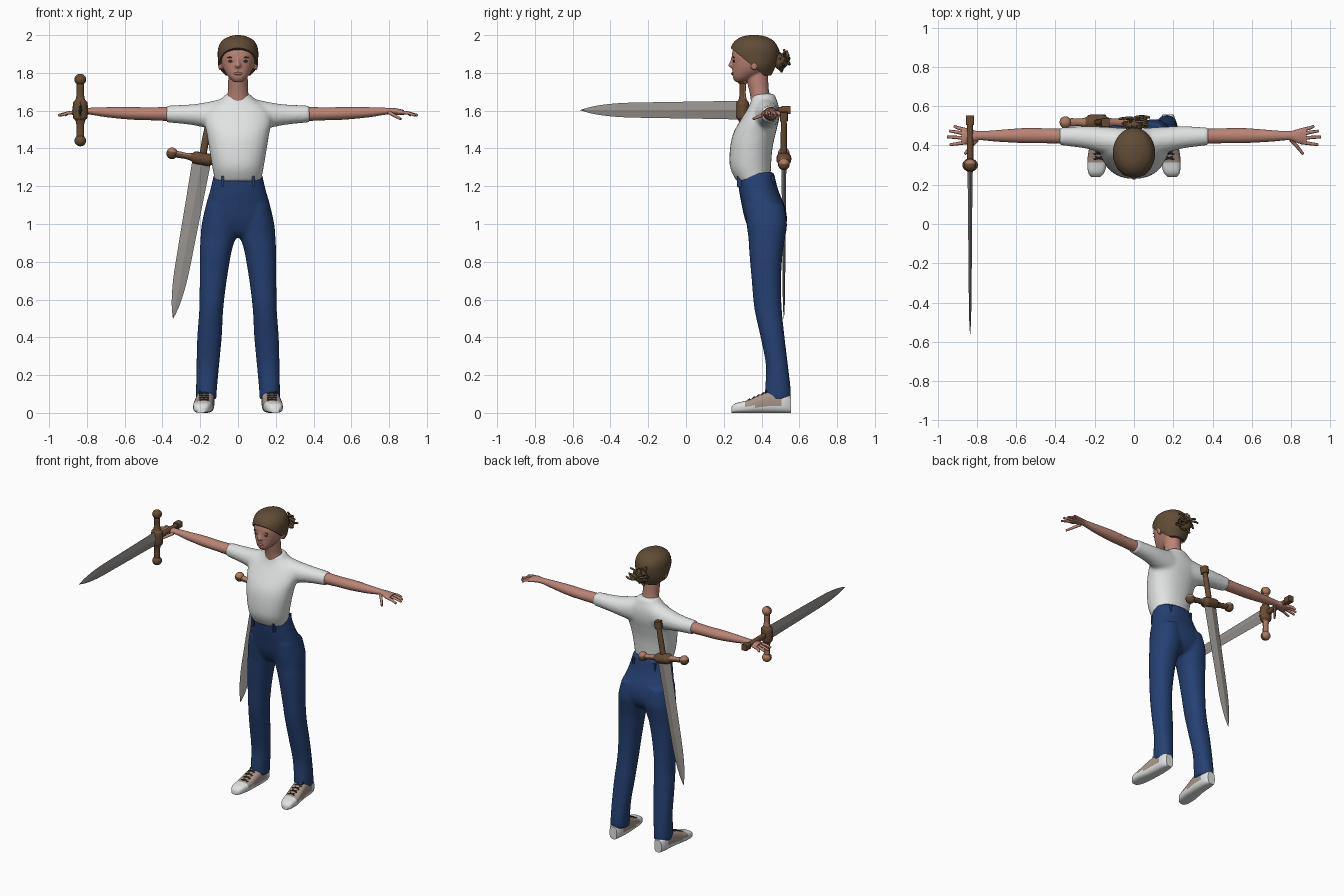
import bpy, bmesh, math, random
from mathutils import Matrix, Vector

random.seed(4)
if "Cube" in bpy.data.objects:
    bpy.data.objects.remove(bpy.data.objects["Cube"])


def material(name, *rgb):
    lin = [((c / 255 + 0.055) / 1.055) ** 2.4 for c in rgb] + [1]
    m = bpy.data.materials.new(name)
    m.use_nodes = True
    m.diffuse_color = lin
    bsdf = m.node_tree.nodes["Principled BSDF"]
    bsdf.inputs["Base Color"].default_value = lin
    bsdf.inputs["Roughness"].default_value = 0.8
    return m


SKIN = material("skin", 186, 132, 117)
HAIR = material("brown hair", 96, 76, 54)
WHITE = material("white cotton", 224, 227, 226)
DENIM = material("blue denim", 37, 64, 114)
STEEL = material("steel", 150, 146, 142)
BROWN = material("dark bronze", 104, 76, 52)
TAN = material("worn bronze", 172, 122, 100)
UPPER = material("shoe fabric", 168, 150, 138)
DARK = material("dark trim", 58, 50, 46)
LIP = material("lips", 166, 104, 98)


def smooth_rows(rows, steps=4):
    """Catmull-Rom interpolation between measured cross-sections."""
    rows = [Vector(r) for r in rows]
    out = []
    for i in range(len(rows) - 1):
        a, b, c = rows[max(i - 1, 0)], rows[i], rows[i + 1]
        d = rows[min(i + 2, len(rows) - 1)]
        for k in range(steps):
            t = k / steps
            out.append(0.5 * (2 * b + (c - a) * t + (2 * a - 5 * b + 4 * c - d) * t ** 2
                              + (3 * b - a - 3 * c + d) * t ** 3))
    return out + [rows[-1]]


def loft(bm, axis, rows, n=28, power=2.0):
    """Rows are (position on axis, low u, high u, low v, high v)."""
    rings = []
    for t, u0, u1, v0, v1 in smooth_rows(rows):
        ring = []
        for k in range(n):
            c, s = math.cos(math.tau * k / n), math.sin(math.tau * k / n)
            u = (u0 + u1) / 2 + (u1 - u0) / 2 * math.copysign(abs(c) ** (2 / power), c)
            v = (v0 + v1) / 2 + (v1 - v0) / 2 * math.copysign(abs(s) ** (2 / power), s)
            ring.append(bm.verts.new({"x": (t, u, v), "y": (u, t, v), "z": (u, v, t)}[axis]))
        rings.append(ring)
    for a, b in zip(rings, rings[1:]):
        for k in range(n):
            bm.faces.new((a[k], a[(k + 1) % n], b[(k + 1) % n], b[k]))
    bm.faces.new(rings[0])
    bm.faces.new(rings[-1])


def even(rows):
    """Expand (position, half width, low, high) into symmetric rows."""
    return [(t, -w, w, a, b) for t, w, a, b in rows]


def blob(bm, centre, size):
    mat = Matrix.Translation(centre) @ Matrix.Diagonal((*size, 1))
    bmesh.ops.create_uvsphere(bm, u_segments=20, v_segments=12, radius=1, matrix=mat)


def finish(bm, name, mats, rule=None, mirror=False, voxel=0, place=None, angle=45):
    bmesh.ops.recalc_face_normals(bm, faces=bm.faces)
    if rule:
        for f in bm.faces:
            f.material_index = rule(f)
    mesh = bpy.data.meshes.new(name)
    bm.to_mesh(mesh)
    bm.free()
    ob = bpy.data.objects.new(name, mesh)
    bpy.context.collection.objects.link(ob)
    for m in mats:
        mesh.materials.append(m)
    bpy.ops.object.select_all(action="DESELECT")
    ob.select_set(True)
    bpy.context.view_layer.objects.active = ob
    bpy.ops.object.shade_smooth_by_angle(angle=math.radians(angle))
    if mirror:
        ob.modifiers.new("Mirror", "MIRROR")
    if voxel:
        fuse = ob.modifiers.new("Fuse", "REMESH")
        fuse.mode, fuse.voxel_size, fuse.use_smooth_shade = "VOXEL", voxel, True
        soft = ob.modifiers.new("Soften", "SMOOTH")
        soft.factor, soft.iterations = 0.5, 4
    if place:
        ob.matrix_world = place
    return ob


def tubes(name, mat, radius, paths, mirror=False):
    """Round strands through point lists, slightly tapered to the tip."""
    cu = bpy.data.curves.new(name, "CURVE")
    cu.dimensions, cu.bevel_depth, cu.bevel_resolution = "3D", radius, 2
    cu.use_fill_caps = True
    cu.materials.append(mat)
    for path in paths:
        sp = cu.splines.new("POLY")
        sp.points.add(len(path) - 1)
        for i, (pt, co) in enumerate(zip(sp.points, path)):
            pt.co = (*co, 1)
            pt.radius = 1 - 0.35 * i / (len(path) - 1)
        sp.use_smooth = True
    ob = bpy.data.objects.new(name, cu)
    bpy.context.collection.objects.link(ob)
    if mirror:
        ob.modifiers.new("Mirror", "MIRROR")


# Trousers: pelvis and mirrored legs fused together
bm = bmesh.new()
loft(bm, "z", even([(1.275, .125, .27, .465), (1.18, .147, .28, .488), (1.1, .17, .295, .522),
                    (1.02, .182, .313, .535), (.96, .15, .34, .515), (.93, .08, .37, .48)]), power=2.3)
loft(bm, "z", [(1.1, .02, .17, .31, .52), (1, .004, .192, .32, .535), (.93, .012, .198, .33, .525),
               (.85, .035, .202, .335, .512), (.7, .06, .203, .348, .503), (.55, .078, .205, .362, .507),
               (.4, .086, .216, .395, .522), (.25, .1, .22, .423, .54), (.12, .112, .222, .418, .555),
               (.07, .112, .222, .42, .553)], power=2.2)
finish(bm, "trousers", [DENIM], mirror=True, voxel=.011)

# Belt loops
bm = bmesh.new()
for y in (.285, .452):
    bmesh.ops.create_cube(bm, size=1, matrix=Matrix.Translation((.08, y, 1.225))
                          @ Matrix.Diagonal((.014, .03, .06, 1)))
finish(bm, "belt_loops", [DENIM], mirror=True)

# Shirt: torso and mirrored sleeves fused together
bm = bmesh.new()
loft(bm, "z", even([(1.225, .122, .268, .448), (1.3, .136, .233, .45), (1.4, .153, .233, .458),
                    (1.48, .166, .25, .475), (1.55, .18, .288, .492), (1.61, .165, .325, .493),
                    (1.65, .105, .343, .483), (1.69, .06, .352, .468)]), power=2.2)
loft(bm, "x", [(.06, .345, .49, 1.49, 1.67), (.15, .36, .495, 1.505, 1.648),
               (.25, .385, .498, 1.525, 1.633), (.38, .402, .492, 1.538, 1.627)])
finish(bm, "shirt", [WHITE], mirror=True, voxel=.011)

# Arms and palms
bm = bmesh.new()
loft(bm, "x", [(.36, .41, .486, 1.545, 1.62), (.48, .412, .488, 1.55, 1.617), (.57, .413, .488, 1.553, 1.62),
               (.7, .42, .478, 1.566, 1.618), (.79, .427, .473, 1.58, 1.615), (.84, .41, .485, 1.578, 1.612),
               (.88, .403, .492, 1.576, 1.603)])
finish(bm, "arms", [SKIN], mirror=True)
tips = [(.915, .498), (.94, .474), (.952, .443), (.938, .404)]
fingers = [[(.85, .477 - .02 * i, 1.592), (.9, .6 * y + .4 * (.48 - .021 * i), 1.588), (x, y, 1.575)]
           for i, (x, y) in enumerate(tips)]
fingers.append([(.8, .43, 1.59), (.835, .39, 1.57), (.862, .356, 1.556)])
tubes("fingers", SKIN, .0105, fingers, mirror=True)

# Head with neck, nose and ears
bm = bmesh.new()
loft(bm, "z", even([(1.64, .066, .345, .46), (1.7, .054, .336, .44), (1.77, .052, .32, .435),
                    (1.83, .05, .32, .43)]))
loft(bm, "z", even([(1.752, .022, .262, .3), (1.775, .048, .248, .36), (1.81, .073, .246, .42),
                    (1.85, .088, .245, .45), (1.9, .094, .243, .465), (1.95, .085, .26, .455),
                    (1.982, .05, .3, .42)]), power=2.2)
loft(bm, "z", even([(1.885, .007, .24, .27), (1.857, .011, .231, .27), (1.838, .017, .222, .27),
                    (1.826, .01, .236, .27)]), n=12)
for side in (-1, 1):
    blob(bm, (side * .094, .362, 1.842), (.012, .02, .03))
finish(bm, "head", [SKIN], voxel=.006)

# Eyes, brows and mouth
bm = bmesh.new()
blob(bm, (.037, .254, 1.862), (.014, .006, .007))
finish(bm, "eyes", [DARK], mirror=True)
bm = bmesh.new()
blob(bm, (.038, .252, 1.882), (.02, .005, .004))
finish(bm, "eyebrows", [HAIR], mirror=True)
bm = bmesh.new()
blob(bm, (0, .246, 1.796), (.024, .007, .008))
finish(bm, "mouth", [LIP])

# Hair cap, trimmed along a sloping hairline
bm = bmesh.new()
loft(bm, "z", even([(1.785, .07, .33, .45), (1.83, .1, .27, .472), (1.88, .107, .237, .488),
                    (1.93, .105, .236, .488), (1.97, .085, .26, .463), (1.993, .045, .3, .42),
                    (2, .012, .34, .38)]), n=40)
bmesh.ops.bisect_plane(bm, geom=bm.verts[:] + bm.edges[:] + bm.faces[:], clear_inner=True,
                       plane_co=(0, .245, 1.925), plane_no=(0, .82, 1))
bmesh.ops.holes_fill(bm, edges=[e for e in bm.edges if e.is_boundary])
finish(bm, "hair", [HAIR])

# Messy bun of curled strands
bm = bmesh.new()
blob(bm, (0, .5, 1.86), (.045, .035, .045))
finish(bm, "hair_bun", [HAIR])
curls = []
for i in range(30):
    spin, reach = random.uniform(0, math.tau), random.uniform(.045, .075)
    bend, depth = random.uniform(-1.2, 1.2), random.uniform(.49, .55)
    curls.append([(reach * f * math.cos(spin + bend * f) * 1.1, depth - .03 * (f - .6) ** 2,
                   1.86 + reach * f * math.sin(spin + bend * f)) for f in (.2, .4, .6, .8, 1)])
tubes("bun_strands", HAIR, .009, curls)

# Shoes: white sole, toe and heel around a fabric upper
bm = bmesh.new()
loft(bm, "y", [(.24, .172, .218, 0, .03), (.265, .15, .234, 0, .052), (.33, .134, .237, 0, .068),
               (.4, .128, .227, 0, .1), (.45, .125, .222, 0, .115), (.52, .13, .215, 0, .112),
               (.557, .145, .2, 0, .085)], power=3)


def shoe_rule(f):
    c = f.calc_center_median()
    return 0 if c.z < .034 or c.y < .305 or c.y > .5 else 1


finish(bm, "shoes", [WHITE, UPPER], rule=shoe_rule, mirror=True)
laces = []
for i in range(5):
    y, z = .33 + .025 * i, .071 + .0115 * i
    laces += [[(.155, y, z - .005), (.18, y + .005, z), (.205, y + .02, z)],
              [(.205, y, z - .005), (.18, y + .005, z), (.155, y + .02, z)]]
tubes("shoe_laces", DARK, .005, laces, mirror=True)


# Swords: diamond blade, cross guard with ball ends, grip with pommel block
def sword(label, place):
    bm = bmesh.new()
    loft(bm, "z", [(0, -.05, .05, -.014, .014), (-.2, -.046, .046, -.011, .011),
                   (-.45, -.042, .042, -.009, .009), (-.65, -.037, .037, -.007, .007),
                   (-.78, -.022, .022, -.005, .005), (-.86, -.001, .001, -.001, .001)], n=4)
    finish(bm, label + "_blade", [STEEL], place=place, angle=15)
    bm = bmesh.new()
    half = [(.17, .017), (.13, .021), (.09, .019), (.055, .026), (.04, .038)]
    prof = [(-x, r) for x, r in half] + [(0, .04)] + [(x, r) for x, r in reversed(half)]
    loft(bm, "x", [(x, -r, r, -.85 * r, .85 * r) for x, r in prof], n=16)
    for side in (-1, 1):
        blob(bm, (side * .162, 0, 0), (.03, .031, .031))
    finish(bm, label + "_guard", [BROWN, TAN], place=place,
           rule=lambda f: int(abs(f.calc_center_median().x) > .06 and f.normal.z > .3))
    bm = bmesh.new()
    loft(bm, "z", even([(0, .018, -.016, .016), (.1, .019, -.017, .017), (.21, .016, -.015, .015)]), n=12)
    loft(bm, "z", even([(.205, .021, -.021, .021), (.252, .021, -.021, .021)]), n=16, power=5)
    finish(bm, label + "_grip", [BROWN], place=place)


held = Matrix(((0, 1, 0), (0, 0, 1), (1, 0, 0))).to_4x4()
sword("held_sword", Matrix.Translation((-.835, .3, 1.603)) @ held)
sword("back_sword", Matrix.Translation((-.19, .518, 1.345)) @ Matrix.Rotation(math.radians(10.3), 4, "Y"))
